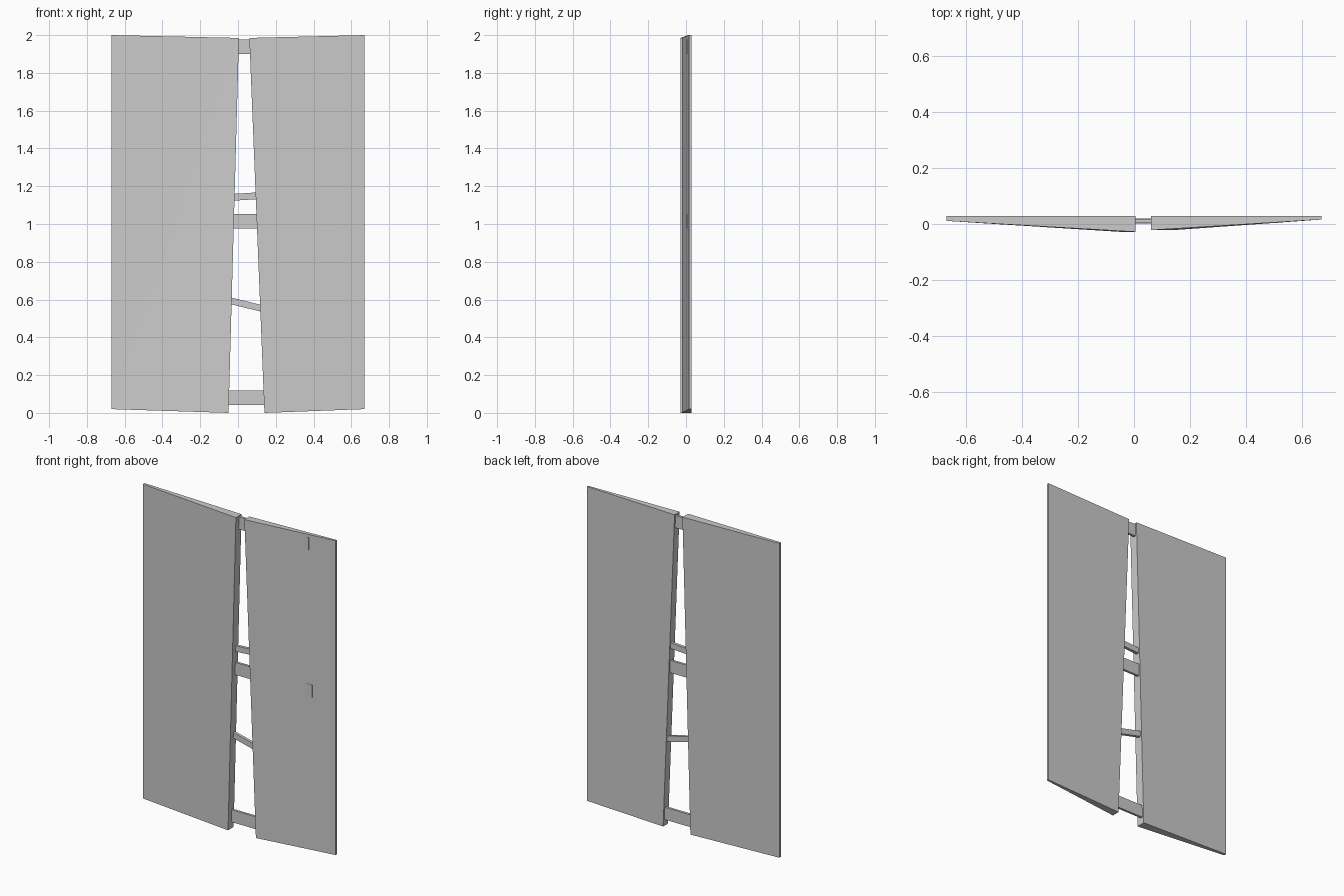
import bpy, math
from mathutils import Matrix

if "Cube" in bpy.data.objects:
    bpy.data.objects.remove(bpy.data.objects["Cube"])

BACK = 0.028


def mesh_object(name, verts, faces):
    me = bpy.data.meshes.new(name)
    me.from_pydata(verts, [], faces)
    ob = bpy.data.objects.new(name, me)
    bpy.context.collection.objects.link(ob)
    bpy.context.view_layer.objects.active = ob
    ob.select_set(True)
    bpy.ops.object.mode_set(mode='EDIT')
    bpy.ops.mesh.select_all(action='SELECT')
    bpy.ops.mesh.normals_make_consistent(inside=False)
    bpy.ops.object.mode_set(mode='OBJECT')
    ob.select_set(False)
    return ob


# Door leaf: thin outer edge, thick inner edge leaning away from vertical
def leaf(name, outer_x, inner_bottom, inner_top, outer_y, inner_y):
    outline = [(outer_x, 0.02, outer_y), (inner_bottom, 0.0, inner_y),
               (inner_top, 1.985, inner_y), (outer_x, 2.0, outer_y)]
    verts = [(x, y, z) for x, z, y in outline] + [(x, BACK, z) for x, z, y in outline]
    faces = [(0, 1, 2), (0, 2, 3), (7, 6, 5, 4)]
    faces += [(i, i + 4, (i + 1) % 4 + 4, (i + 1) % 4) for i in range(4)]
    return mesh_object(name, verts, faces)


# Horizontal or tilted bar between two points on the centre line
def bar(name, a, b, height, y0, y1):
    (xa, za), (xb, zb) = a, b
    h = height / 2
    prof = [(xa, za - h), (xb, zb - h), (xb, zb + h), (xa, za + h)]
    verts = [(x, y0, z) for x, z in prof] + [(x, y1, z) for x, z in prof]
    faces = [(0, 1, 2, 3), (7, 6, 5, 4)]
    faces += [(i, i + 4, (i + 1) % 4 + 4, (i + 1) % 4) for i in range(4)]
    return mesh_object(name, verts, faces)


leaf("left_panel", -0.67, -0.05, 0.005, 0.011, -0.028)
leaf("right_panel", 0.67, 0.14, 0.06, 0.016, -0.022)

# Three wide battens whose right ends just break the front surface
for name, z, x1 in (("bottom_batten", 0.08, 0.49),
                    ("middle_batten", 1.015, 0.515),
                    ("top_batten", 1.938, 0.49)):
    bar(name, (-0.54, z), (x1, z), 0.078, 0.003, 0.018)

# Two narrow tilted braces across the gap
bar("upper_brace", (-0.10, 1.137), (0.18, 1.154), 0.036, 0.001, 0.02)
bar("lower_brace", (-0.10, 0.608), (0.18, 0.540), 0.036, 0.001, 0.02)
